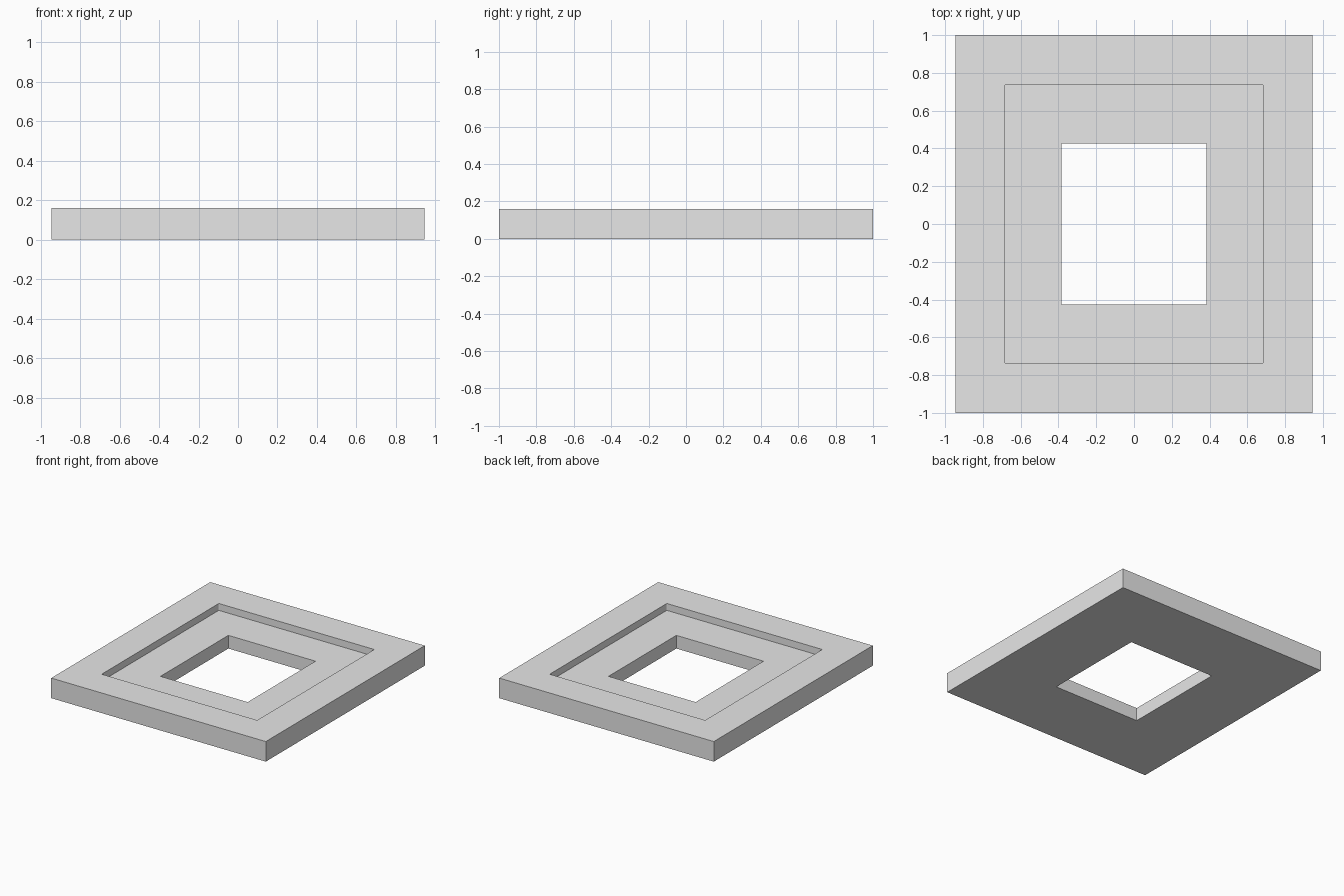
import bpy
import bmesh

cube = bpy.data.objects.get("Cube")
if cube:
    bpy.data.objects.remove(cube, do_unlink=True)

HEIGHT, FLOOR = 0.16, 0.105
OUTER, RECESS, HOLE = (0.945, 1.0), (0.685, 0.737), (0.384, 0.427)

# Plain grey finish
grey = bpy.data.materials.new("light_grey")
grey.use_nodes = True
colour = (0.8, 0.8, 0.8, 1.0)
grey.diffuse_color = colour
grey.node_tree.nodes["Principled BSDF"].inputs["Base Color"].default_value = colour

bm = bmesh.new()


def ring(half_size, z):
    """Rectangular loop of four vertices at height z."""
    hx, hy = half_size
    corners = ((-1, -1), (1, -1), (1, 1), (-1, 1))
    return [bm.verts.new((sx * hx, sy * hy, z)) for sx, sy in corners]


# Stepped frame section: outer wall, rim, recess wall, ledge, opening, underside
rings = [ring(OUTER, 0), ring(OUTER, HEIGHT), ring(RECESS, HEIGHT),
         ring(RECESS, FLOOR), ring(HOLE, FLOOR), ring(HOLE, 0)]
for a, b in zip(rings, rings[1:] + rings[:1]):
    for i in range(4):
        j = (i + 1) % 4
        bm.faces.new((a[i], a[j], b[j], b[i]))

# Slightly rounded recess corners
recess_corners = [bm.edges.get(pair) for pair in zip(rings[2], rings[3])]
bmesh.ops.bevel(bm, geom=recess_corners, offset=0.008, segments=3,
                profile=0.5, affect='EDGES')
bmesh.ops.recalc_face_normals(bm, faces=bm.faces)

mesh = bpy.data.meshes.new("stepped_frame")
bm.to_mesh(mesh)
bm.free()
mesh.materials.append(grey)
frame = bpy.data.objects.new("stepped_frame", mesh)
bpy.context.collection.objects.link(frame)
